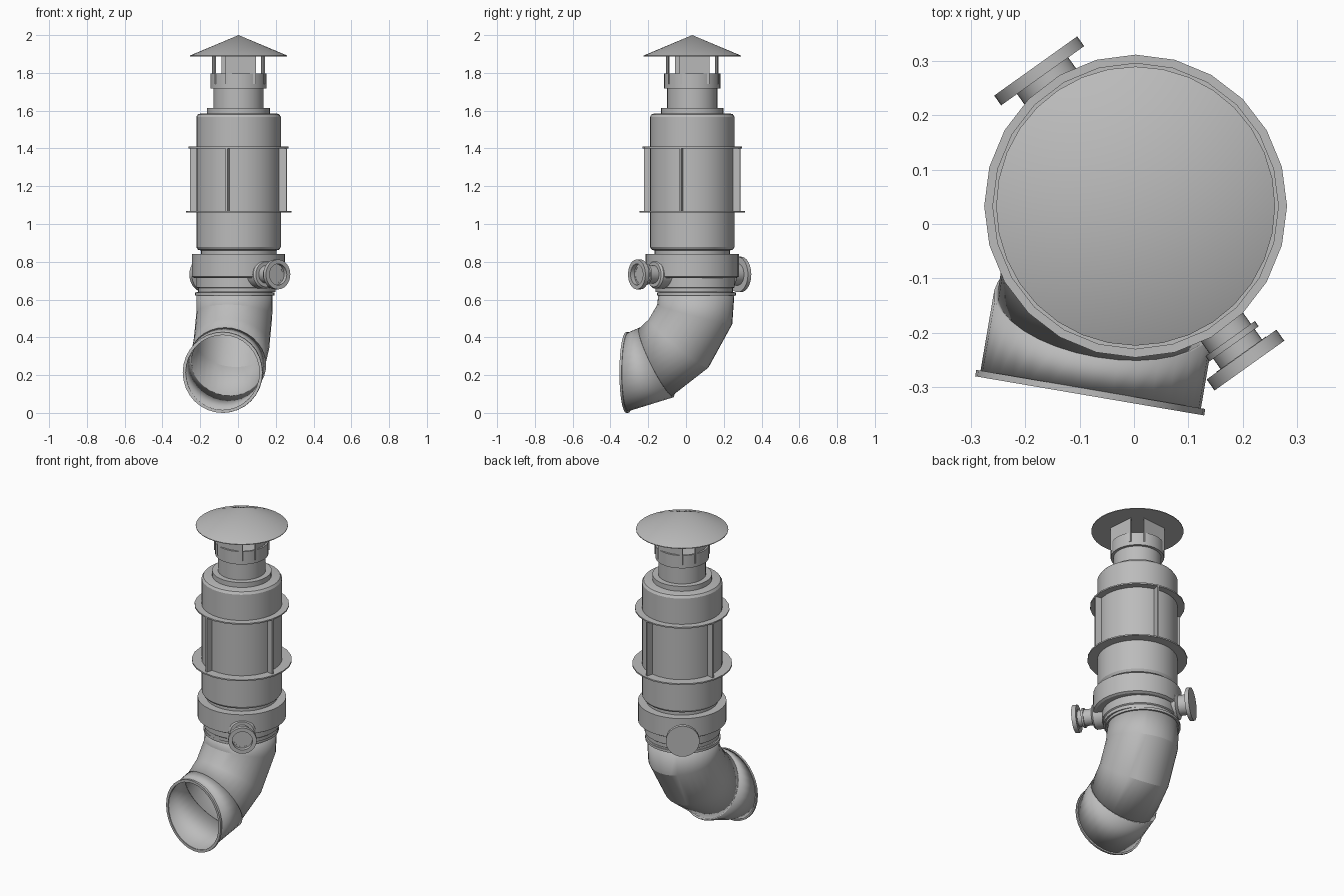
import bpy, bmesh, math
from mathutils import Vector, Matrix

cube = bpy.data.objects.get("Cube")
if cube:
    bpy.data.objects.remove(cube, do_unlink=True)

metal = bpy.data.materials.new("grey metal")
metal.use_nodes = True
GREY = (0.5, 0.5, 0.5, 1)
metal.diffuse_color = GREY
metal.node_tree.nodes["Principled BSDF"].inputs["Base Color"].default_value = GREY

AXIS = Vector((0.003, 0.033, 0))     # main vertical axis
PIPE = Vector((-0.018, 0.056, 0))    # slightly offset elbow axis
SEGS = 32
UP = Vector((0, 0, 1))


def loft(name, rings, caps=True, sharp=30):
    """Skin a list of point rings into one smooth-shaded object."""
    bm = bmesh.new()
    loops = [[bm.verts.new(p) for p in ring] for ring in rings]
    n = len(loops[0])
    for a, b in zip(loops, loops[1:]):
        for i in range(n):
            j = (i + 1) % n
            bm.faces.new((a[i], a[j], b[j], b[i]))
    if caps:
        bm.faces.new(loops[0][::-1])
        bm.faces.new(loops[-1])
    bmesh.ops.remove_doubles(bm, verts=bm.verts, dist=1e-5)
    bmesh.ops.recalc_face_normals(bm, faces=bm.faces)
    me = bpy.data.meshes.new(name)
    bm.to_mesh(me)
    bm.free()
    me.materials.append(metal)
    me.shade_smooth()
    me.set_sharp_from_angle(angle=math.radians(sharp))
    ob = bpy.data.objects.new(name, me)
    bpy.context.collection.objects.link(ob)
    return ob


def circle(r, h, matrix, segs):
    return [matrix @ Vector((r * math.cos(t), r * math.sin(t), h))
            for t in (2 * math.pi * i / segs for i in range(segs))]


def lathe(name, profile, matrix=None, segs=SEGS):
    """Turn a (radius, height) profile around an axis."""
    m = matrix or Matrix.Translation(AXIS)
    return loft(name, [circle(r, h, m, segs) for r, h in profile])


def plate(name, angle, radius, depth, width, z0, z1):
    """Upright box set at a given angle around the main axis."""
    bm = bmesh.new()
    bmesh.ops.create_cube(bm, size=1)
    m = (Matrix.Translation(AXIS) @ Matrix.Rotation(math.radians(angle), 4, 'Z')
         @ Matrix.Translation((radius, 0, (z0 + z1) / 2))
         @ Matrix.Diagonal((depth, width, z1 - z0, 1)))
    bm.transform(m)
    me = bpy.data.meshes.new(name)
    bm.to_mesh(me)
    bm.free()
    me.materials.append(metal)
    bpy.context.collection.objects.link(bpy.data.objects.new(name, me))


# Rain cap and the plates that carry it
lathe("rain_cap", [(0.257, 1.888), (0.257, 1.892), (0, 2.0)])
for k in range(4):
    plate(f"cap_support_{k}", 5 + 90 * k, 0.13, 0.006, 0.16, 1.74, 1.905)

# Outlet neck with its open band
lathe("outlet_neck", [(0.133, 1.58), (0.133, 1.73)])
lathe("outlet_band", [(0.133, 1.718), (0.149, 1.718), (0.149, 1.797),
                      (0.138, 1.797), (0.138, 1.75)])
lathe("neck_base_ring", [(0.166, 1.57), (0.166, 1.615)])

# Main cylinder with rounded ends
lathe("main_cylinder", [(0.2, 0.86), (0.215, 0.864), (0.224, 0.878),
                        (0.224, 1.567), (0.215, 1.581), (0.2, 1.585)])

# Two thin rims joined by upright ribs
for name, r, z in (("lower_rim", 0.279, 1.065), ("upper_rim", 0.264, 1.405)):
    lathe(name, [(r, z - 0.004), (r, z + 0.004)], segs=24)
for k in range(4):
    plate(f"rib_{k}", -14 + 90 * k, 0.238, 0.05, 0.01, 1.065, 1.405)

# Collar and drum beneath the main cylinder
lathe("collar_gap", [(0.2, 0.82), (0.2, 0.87)])
lathe("collar", [(0.235, 0.715), (0.247, 0.722), (0.247, 0.84)])
lathe("lower_drum", [(0.205, 0.64), (0.205, 0.66), (0.212, 0.665), (0.212, 0.72)],
      Matrix.Translation((AXIS + PIPE) / 2))
lathe("pipe_flange", [(0.21, 0.622), (0.21, 0.637)], Matrix.Translation(PIPE))


def port_matrix(angle, z):
    a = math.radians(angle)
    out = Vector((math.cos(a), math.sin(a), 0))
    return Matrix.Translation(AXIS + UP * z) @ out.to_track_quat('Z', 'Y').to_matrix().to_4x4()


# Open side port at the front left, blanked port opposite
lathe("open_port", [(0.075, 0.15), (0.075, 0.24), (0.066, 0.25), (0.047, 0.25),
                    (0.047, 0.3), (0.056, 0.3), (0.056, 0.312), (0.047, 0.312),
                    (0.047, 0.336), (0.079, 0.336), (0.079, 0.361),
                    (0.056, 0.361), (0.056, 0.335)], port_matrix(-54.5, 0.733))
lathe("blank_port", [(0.08, 0.15), (0.08, 0.235), (0.058, 0.245), (0.058, 0.295),
                     (0.094, 0.295), (0.094, 0.317)], port_matrix(125.5, 0.733))

# Mitred elbow, each joint given by its inner and outer point (reach, height)
HEADING = math.radians(-99.7)
FORWARD = Vector((math.cos(HEADING), math.sin(HEADING), 0))
SIDE = FORWARD.cross(UP)


def mitre(inner, outer, r):
    a, b = (PIPE + FORWARD * d + UP * z for d, z in (inner, outer))
    mid, half = (a + b) / 2, (a - b) / 2
    return [mid + half * math.cos(t) + SIDE * (r * math.sin(t))
            for t in (2 * math.pi * i / SEGS for i in range(SEGS))]


def hollow(ob, thickness):
    mod = ob.modifiers.new("wall", 'SOLIDIFY')
    mod.thickness = thickness
    mod.offset = 0


hollow(loft("elbow_pipe", [
    mitre((0.197, 0.64), (-0.197, 0.64), 0.197),
    mitre((0.205, 0.572), (-0.185, 0.47), 0.197),
    mitre((0.25, 0.495), (-0.057, 0.24), 0.197),
    mitre((0.312, 0.438), (0.139, 0.09), 0.195)], caps=False, sharp=20), 0.008)
hollow(loft("inlet_spout", [
    mitre((0.305, 0.448), (0.127, 0.086), 0.202),
    mitre((0.373, 0.419), (0.373, 0.011), 0.202)], caps=False), 0.008)

# Thin flat flange around the inlet mouth
flange = [mitre((d, 0.214 + r), (d, 0.214 - r), r)
          for d, r in ((0.366, 0.2), (0.366, 0.214), (0.378, 0.214), (0.378, 0.198))]
loft("inlet_flange", flange + flange[:1], caps=False)
